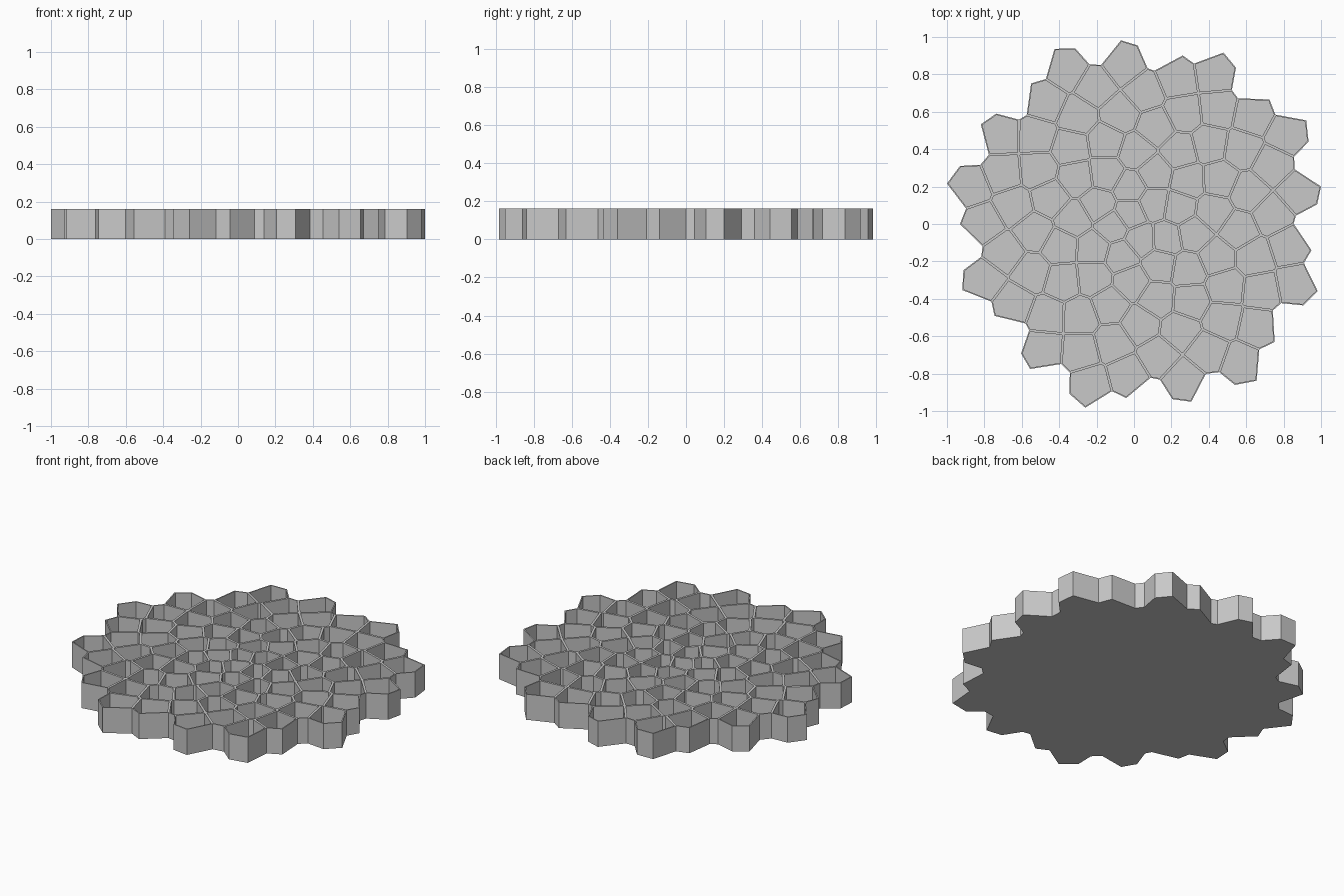
import bpy
import bmesh
import math
from mathutils import Vector

HEIGHT = 0.162      # overall height
FLOOR = 0.01        # floor thickness
WALL = 0.007        # half of a shared wall
SITES, KEPT = 120, 86
GOLDEN = math.pi * (3 - math.sqrt(5))

cube = bpy.data.objects.get("Cube")
if cube:
    bpy.data.objects.remove(cube, do_unlink=True)


def site(n):
    """Seed point on the sunflower spiral."""
    r = n ** 0.6
    return Vector((r * math.cos(n * GOLDEN), r * math.sin(n * GOLDEN)))


def clip(poly, mid, normal):
    """Keep the part of a polygon behind a line."""
    out = []
    for a, b in zip(poly, poly[1:] + poly[:1]):
        da, db = (a - mid).dot(normal), (b - mid).dot(normal)
        if da <= 0:
            out.append(a)
        if da * db < 0:
            out.append(a.lerp(b, da / (da - db)))
    return out


# Cells around each inner seed
seeds = [site(n) for n in range(1, SITES + 1)]
cells = []
for s in seeds[:KEPT]:
    poly = [Vector((x, y)) for x, y in ((-50, -50), (50, -50), (50, 50), (-50, 50))]
    for other in seeds:
        if other is not s:
            poly = clip(poly, (s + other) / 2, other - s)
    cells.append(poly)

# Centre and scale the whole pattern
xs = [p.x for c in cells for p in c]
ys = [p.y for c in cells for p in c]
centre = Vector((min(xs) + max(xs), min(ys) + max(ys))) / 2
scale = 2 / max(max(xs) - min(xs), max(ys) - min(ys))

# Share corners between cells, merging very short edges
corners = []


def corner(p):
    p = (p - centre) * scale
    for i, q in enumerate(corners):
        if (p - q).length < 0.012:
            return i
    corners.append(p)
    return len(corners) - 1


loops = [list(dict.fromkeys(corner(p) for p in c)) for c in cells]
loops = [l for l in loops if len(l) > 2]
edges = {(a, b) for l in loops for a, b in zip(l, l[1:] + l[:1])}

# Solid slab: underside, top cells and outer walls
bm = bmesh.new()
low = [bm.verts.new((p.x, p.y, 0)) for p in corners]
high = [bm.verts.new((p.x, p.y, HEIGHT)) for p in corners]
tops = []
for l in loops:
    bm.faces.new([low[i] for i in reversed(l)])
    tops.append(bm.faces.new([high[i] for i in l]))
for a, b in sorted(edges):
    if (b, a) not in edges:
        bm.faces.new((low[a], low[b], high[b], high[a]))
bm.normal_update()

# Hollow every cell, leaving thin walls and a floor
bmesh.ops.inset_individual(bm, faces=tops, thickness=WALL, use_even_offset=True)
pits = bmesh.ops.extrude_discrete_faces(bm, faces=tops)["faces"]
verts = list({v for f in pits for v in f.verts})
bmesh.ops.translate(bm, verts=verts, vec=(0, 0, FLOOR - HEIGHT))
bmesh.ops.recalc_face_normals(bm, faces=bm.faces[:])

mesh = bpy.data.meshes.new("cell_tray")
bm.to_mesh(mesh)
bm.free()
tray = bpy.data.objects.new("cell_tray", mesh)
bpy.context.scene.collection.objects.link(tray)

# Plain grey
grey = bpy.data.materials.new("light_grey")
grey.use_nodes = True
colour = (0.58, 0.58, 0.58, 1)
grey.diffuse_color = colour
grey.node_tree.nodes["Principled BSDF"].inputs["Base Color"].default_value = colour
mesh.materials.append(grey)
